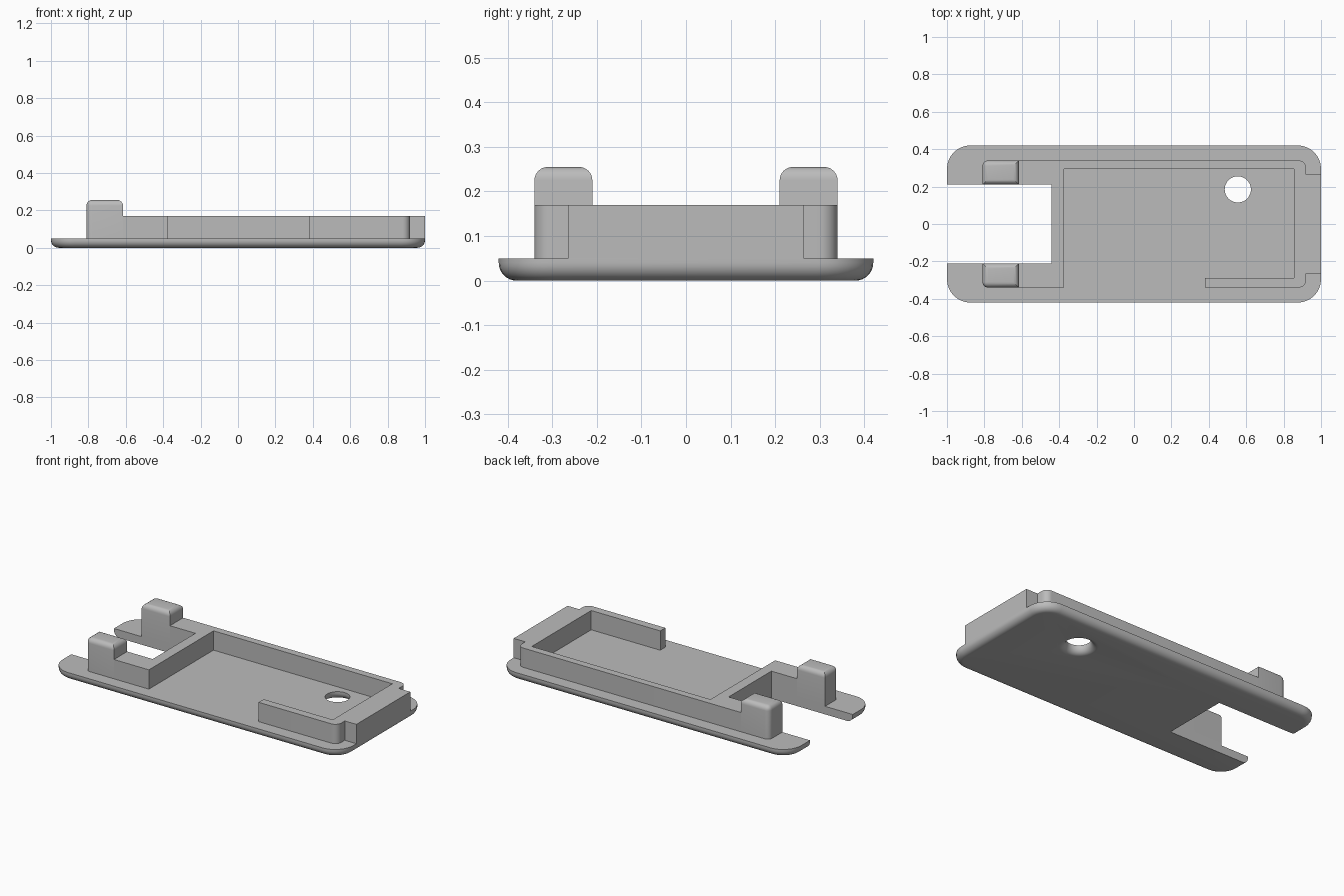
import bpy
import bmesh
from math import sin, cos, pi
from mathutils import Vector

if "Cube" in bpy.data.objects:
    bpy.data.objects.remove(bpy.data.objects["Cube"])

COLOR = (0.5, 0.5, 0.5, 1)
grey = bpy.data.materials.new("plain grey")
grey.use_nodes = True
grey.diffuse_color = COLOR
grey.node_tree.nodes["Principled BSDF"].inputs["Base Color"].default_value = COLOR

PLATE_TOP, RIM_TOP, POST_TOP = 0.05, 0.17, 0.255
EDGE = 0.04
STEPS = 8


def finish(name, bm):
    bmesh.ops.recalc_face_normals(bm, faces=bm.faces)
    mesh = bpy.data.meshes.new(name)
    bm.to_mesh(mesh)
    bm.free()
    mesh.materials.append(grey)
    obj = bpy.data.objects.new(name, mesh)
    bpy.context.collection.objects.link(obj)
    return obj


def smooth(obj):
    bpy.ops.object.select_all(action='DESELECT')
    obj.select_set(True)
    bpy.context.view_layer.objects.active = obj
    bpy.ops.object.shade_smooth_by_angle(angle=pi / 6)


def rounded(points):
    """Outline from (x, y, corner radius) triples with right-angled corners."""
    out = []
    for i, (x, y, r) in enumerate(points):
        p = Vector((x, y))
        if not r:
            out.append(p)
            continue
        a = (Vector(points[i - 1][:2]) - p).normalized() * r
        b = (Vector(points[(i + 1) % len(points)][:2]) - p).normalized() * r
        for k in range(STEPS + 1):
            t = k / STEPS * pi / 2
            out.append(p + a * (1 - sin(t)) + b * (1 - cos(t)))
    return out


def loft(name, rings, bottom=True):
    """Join (outline, z) rings of equal length and cap the ends."""
    bm = bmesh.new()
    loops = [[bm.verts.new((p[0], p[1], z)) for p in pts] for pts, z in rings]
    for low, high in zip(loops, loops[1:]):
        for i in range(len(low)):
            bm.faces.new((low[i - 1], low[i], high[i], high[i - 1]))
    bm.faces.new(loops[-1])
    if bottom:
        bm.faces.new(loops[0])
    return finish(name, bm)


def plate_outline(inset):
    x, y, r = 1 - inset, 0.42 - inset, 0.125 - inset
    return rounded([(x, y, r), (-x, y, r), (-x, -y, r), (x, -y, r)])


def circle(radius):
    return [(0.555 + radius * cos(k * pi / 24), 0.185 + radius * sin(k * pi / 24))
            for k in range(48)]


# Base plate with a rounded lower edge
angles = [k / STEPS * pi / 2 for k in range(STEPS + 1)]
rings = [(plate_outline(EDGE * (1 - sin(t))), EDGE * (1 - cos(t))) for t in angles]
base = loft("base_plate", rings + [(plate_outline(0), PLATE_TOP)])

# End slot and round hole that flares towards the underside
slot = [(-1.2, -0.21), (-0.44, -0.21), (-0.44, 0.21), (-1.2, 0.21)]
flare = [(circle(0.07 + EDGE * (1 - sin(t))), EDGE * (1 - cos(t))) for t in angles]
cutters = [
    loft("slot_cutter", [(slot, -0.1), (slot, 0.1)]),
    loft("hole_cutter", [(circle(0.07 + EDGE), -0.1)] + flare + [(circle(0.07), 0.1)]),
]
bpy.context.view_layer.objects.active = base
for cutter in cutters:
    cutter.hide_render = True
    cut = base.modifiers.new("cut", 'BOOLEAN')
    cut.operation = 'DIFFERENCE'
    cut.solver = 'EXACT'
    cut.object = cutter
    bpy.ops.object.modifier_apply(modifier=cut.name)
for cutter in cutters:
    bpy.data.objects.remove(cutter)
smooth(base)

# Raised rim: arms beside the slot, cross wall, side walls and end tongue
rim_outline = rounded([
    (-0.615, 0.34, 0), (0.92, 0.34, EDGE), (0.92, 0.265, 0), (1, 0.265, 0),
    (1, -0.265, 0), (0.92, -0.265, 0), (0.92, -0.34, EDGE), (0.38, -0.34, 0),
    (0.38, -0.29, 0), (0.855, -0.29, 0), (0.855, 0.295, 0), (-0.375, 0.295, 0),
    (-0.375, -0.34, 0), (-0.615, -0.34, 0), (-0.615, -0.21, 0), (-0.44, -0.21, 0),
    (-0.44, 0.21, 0), (-0.615, 0.21, 0),
])
smooth(loft("raised_rim", [(rim_outline, PLATE_TOP), (rim_outline, RIM_TOP)], bottom=False))

# Pair of posts with rounded tops and one rounded outer corner
for side, name in ((1, "left_post"), (-1, "right_post")):
    bm = bmesh.new()
    bmesh.ops.create_cube(bm, size=1)
    for v in bm.verts:
        v.co.x = -0.7125 + v.co.x * 0.195
        v.co.y = side * 0.275 + v.co.y * 0.13
        v.co.z = POST_TOP if v.co.z > 0 else PLATE_TOP
    soft = [e for e in bm.edges
            if all(v.co.z > RIM_TOP for v in e.verts)
            or all(v.co.x < -0.8 and v.co.y * side > 0.3 for v in e.verts)]
    bmesh.ops.bevel(bm, geom=soft, offset=0.03, offset_type='OFFSET', segments=6,
                    profile=0.5, affect='EDGES')
    smooth(finish(name, bm))
